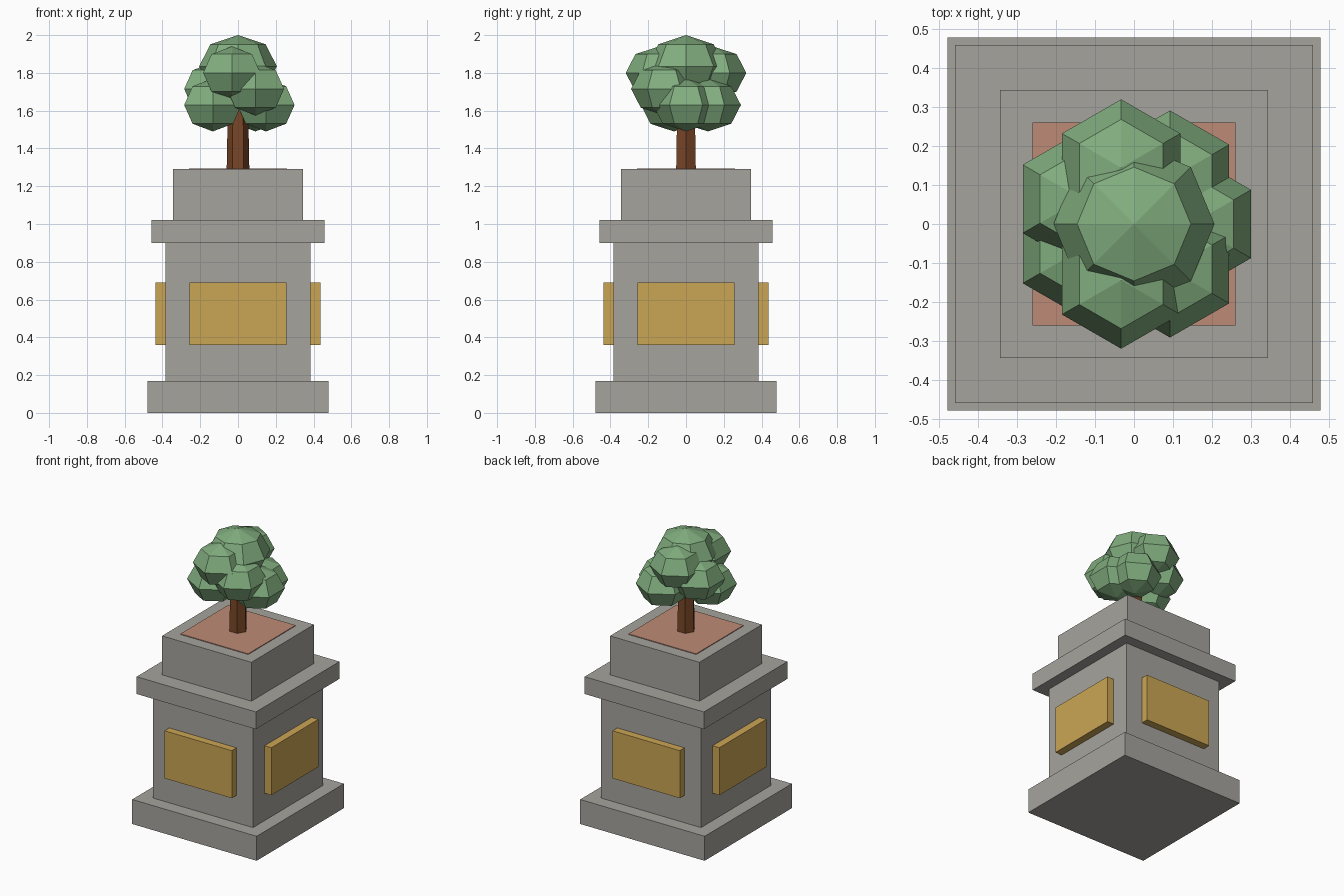
import bpy
from math import cos, sin, tau

default = bpy.data.objects.get("Cube")
if default:
    bpy.data.objects.remove(default, do_unlink=True)


def material(name, rgb):
    mat = bpy.data.materials.new(name)
    mat.use_nodes = True
    mat.diffuse_color = (*rgb, 1)
    mat.node_tree.nodes["Principled BSDF"].inputs["Base Color"].default_value = (*rgb, 1)
    return mat


stone = material("grey stone", (0.38, 0.37, 0.34))
gold = material("gold", (0.60, 0.38, 0.09))
soil = material("clay soil", (0.51, 0.26, 0.18))
bark = material("brown bark", (0.19, 0.06, 0.02))
leaf = material("green leaf", (0.22, 0.42, 0.21))


def finish(name, mat):
    obj = bpy.context.object
    obj.name = name
    obj.data.materials.append(mat)
    return obj


def block(name, mat, half_x, half_y, bottom, top, x=0, y=0):
    bpy.ops.mesh.primitive_cube_add(size=2, location=(x, y, (bottom + top) / 2))
    obj = finish(name, mat)
    obj.scale = (half_x, half_y, (top - bottom) / 2)
    return obj


def blob(name, segments, radius, location):
    # Squashed low-poly sphere with a corner pointing along x
    bpy.ops.mesh.primitive_uv_sphere_add(segments=segments, ring_count=4,
                                         radius=radius, location=location)
    obj = finish(name, leaf)
    obj.scale.z = 0.8
    return obj


# Stepped pedestal
block("pedestal_base", stone, 0.478, 0.478, 0, 0.17)
block("pedestal_body", stone, 0.385, 0.385, 0.17, 0.9)
block("pedestal_ledge", stone, 0.458, 0.458, 0.9, 1.02)
block("planter", stone, 0.343, 0.343, 1.02, 1.29)
block("soil", soil, 0.26, 0.26, 1.285, 1.295)

# Raised plaque on each side of the body
for side, dx, dy in (("front", 0, -1), ("back", 0, 1), ("left", 1, 0), ("right", -1, 0)):
    half_x, half_y = (0.032, 0.258) if dx else (0.258, 0.032)
    block(side + "_plaque", gold, half_x, half_y, 0.36, 0.69, dx * 0.405, dy * 0.405)

# Six-sided trunk
bpy.ops.mesh.primitive_cone_add(vertices=6, radius1=0.06, radius2=0.052, depth=0.42,
                                location=(0, 0, 1.5), rotation=(0, 0, tau / 4))
finish("trunk", bark)

# Ring of seven leaf clumps at three repeating heights, and a crown
for i in range(7):
    angle = -i * tau / 7
    blob(f"leaf_clump_{i + 1}", 6, 0.175,
         (0.148 * cos(angle), 0.148 * sin(angle), 1.63 + 0.085 * (i % 3)))
blob("leaf_crown", 8, 0.206, (0, 0, 1.835))
